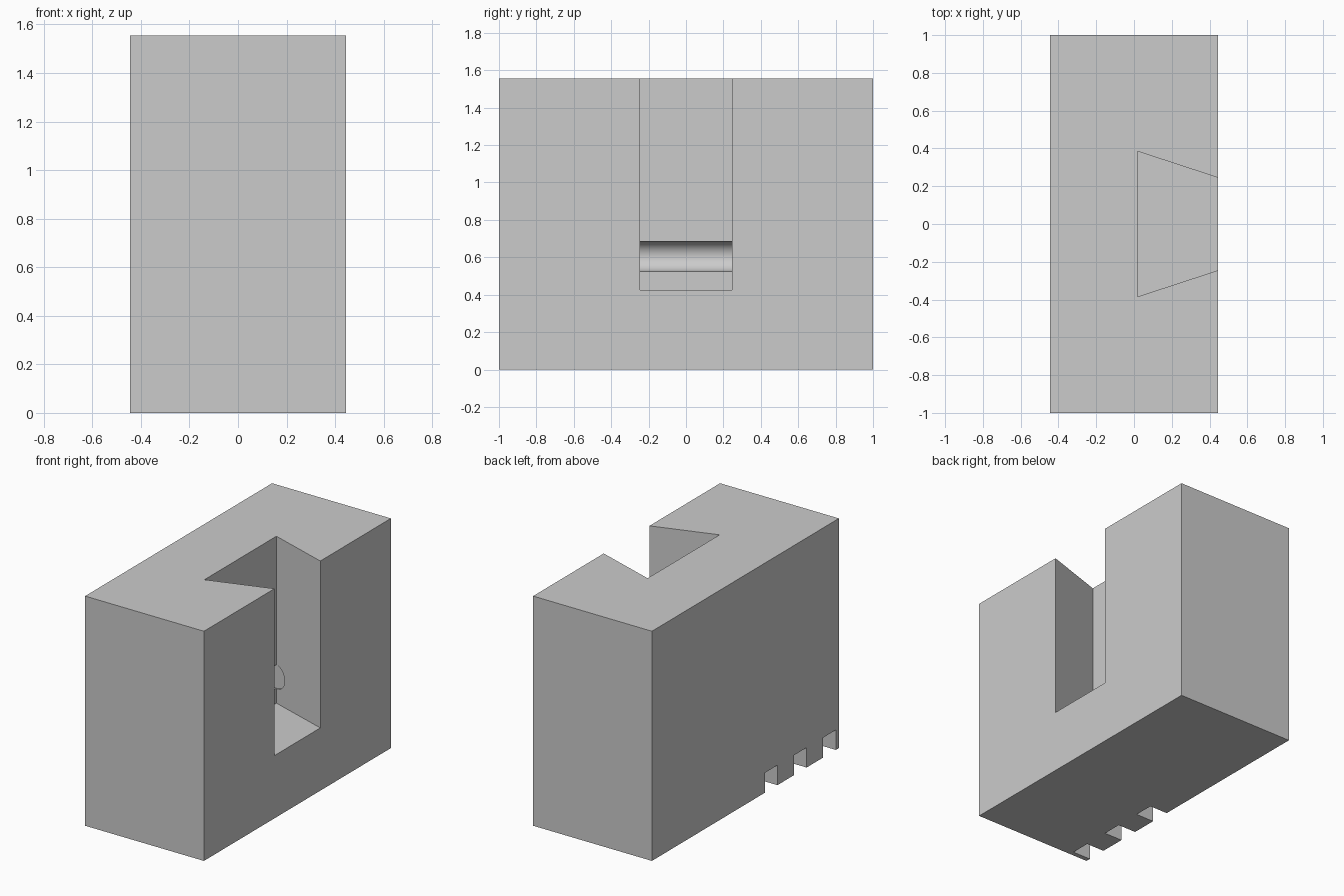
import bpy, bmesh, math
from mathutils import Matrix, Vector

cube = bpy.data.objects.get("Cube")
if cube:
    bpy.data.objects.remove(cube, do_unlink=True)

grey = bpy.data.materials.new("plain grey")
grey.use_nodes = True
COLOUR = (0.6, 0.6, 0.6, 1)
grey.diffuse_color = COLOUR
grey.node_tree.nodes["Principled BSDF"].inputs["Base Color"].default_value = COLOUR


def make_object(name, bm):
    bmesh.ops.recalc_face_normals(bm, faces=bm.faces[:])
    mesh = bpy.data.meshes.new(name)
    bm.to_mesh(mesh)
    bm.free()
    mesh.materials.append(grey)
    obj = bpy.data.objects.new(name, mesh)
    bpy.context.collection.objects.link(obj)
    return obj


def prism(name, outline, z0, z1):
    """Upright prism from an outline in x and y."""
    bm = bmesh.new()
    face = bm.faces.new([bm.verts.new((x, y, z0)) for x, y in outline])
    grown = bmesh.ops.extrude_face_region(bm, geom=[face])["geom"]
    tops = [v for v in grown if isinstance(v, bmesh.types.BMVert)]
    bmesh.ops.translate(bm, verts=tops, vec=Vector((0, 0, z1 - z0)))
    return make_object(name, bm)


def rectangle(x0, x1, y0, y1):
    return [(x0, y0), (x1, y0), (x1, y1), (x0, y1)]


def cut(target, cutter):
    cutter.hide_render = True
    mod = target.modifiers.new("cut", 'BOOLEAN')
    mod.operation = 'DIFFERENCE'
    mod.solver = 'EXACT'
    mod.object = cutter
    bpy.ops.object.select_all(action='DESELECT')
    bpy.context.view_layer.objects.active = target
    target.select_set(True)
    bpy.ops.object.modifier_apply(modifier=mod.name)
    bpy.data.objects.remove(cutter, do_unlink=True)


# Main block
HALF_X, HEIGHT = 0.445, 1.555
block = prism("slotted_block", rectangle(-HALF_X, HALF_X, -1, 1), 0, HEIGHT)

# Dovetail slot, open at the top and on the +x side
INNER_X, INNER_Y, MOUTH_Y = 0.018, 0.385, 0.245
outer_x = HALF_X + 0.1
slope = (INNER_Y - MOUTH_Y) / (HALF_X - INNER_X)
outer_y = MOUTH_Y - 0.1 * slope
slot = [(INNER_X, -INNER_Y), (outer_x, -outer_y), (outer_x, outer_y), (INNER_X, INNER_Y)]
cut(block, prism("slot_cutter", slot, 0.425, HEIGHT + 0.2))

# Round groove across the inner wall of the slot
bm = bmesh.new()
bmesh.ops.create_cone(bm, cap_ends=True, segments=48, radius1=0.08, radius2=0.08,
                      depth=2 * INNER_Y + 0.004,
                      matrix=Matrix.Translation((INNER_X, 0, 0.605))
                      @ Matrix.Rotation(math.pi / 2, 4, 'X'))
cut(block, make_object("groove_cutter", bm))

# Three small notches along the lower -x edge
NOTCH = 0.135
for i in range(3):
    y = -0.275 - i * 0.3125
    outline = rectangle(-HALF_X - 0.1, -HALF_X + NOTCH, y - NOTCH / 2, y + NOTCH / 2)
    cut(block, prism("notch_cutter", outline, -0.1, NOTCH))

bpy.ops.object.shade_smooth_by_angle(angle=math.radians(30))
